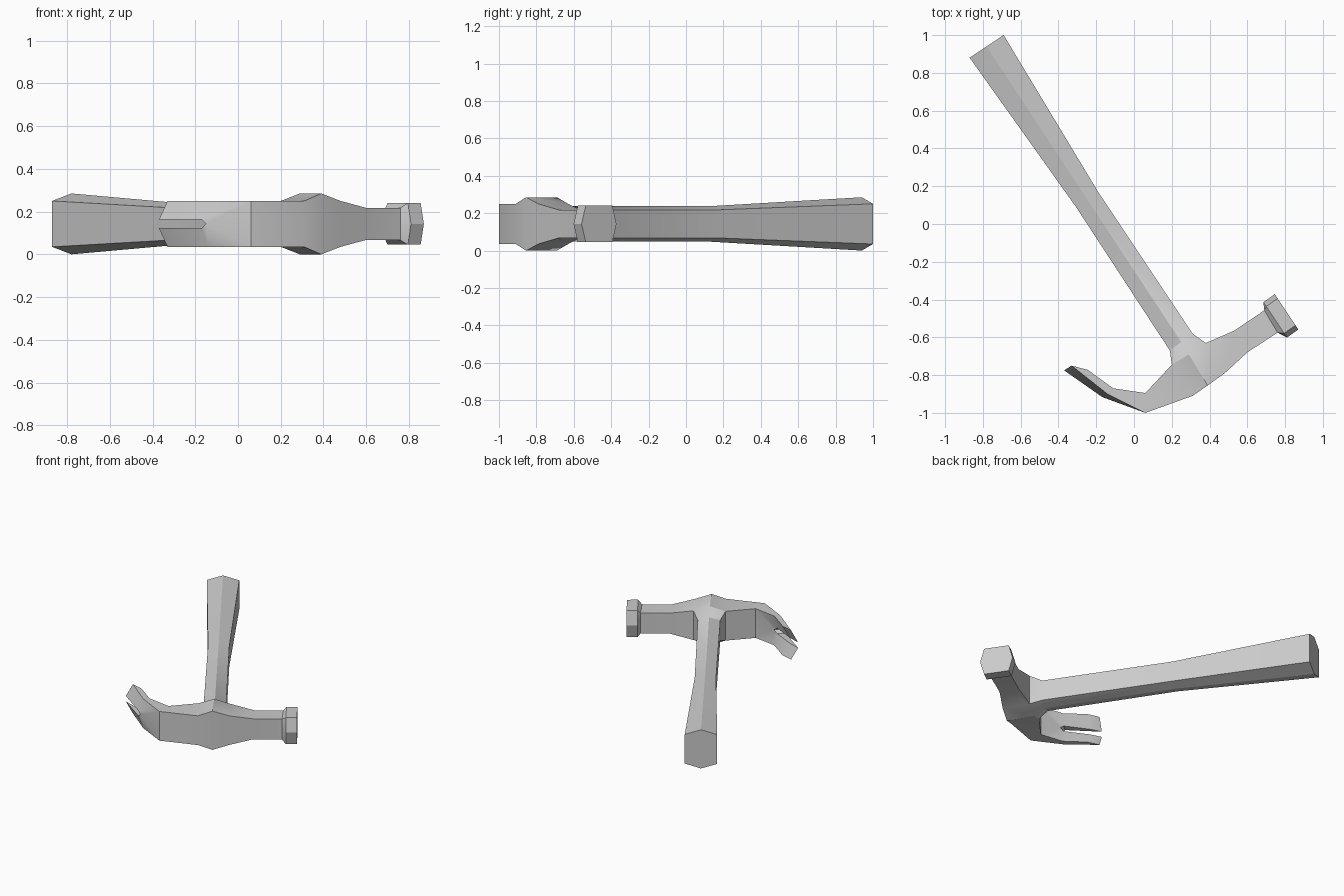
import bpy, bmesh, math

if "Cube" in bpy.data.objects:
    bpy.data.objects.remove(bpy.data.objects["Cube"])

MID = 0.1425          # height of the mirror plane
bm = bmesh.new()
cache = {}


def vert(x, y, h):
    key = (round(x, 4), round(y, 4), round(h, 4))
    if key not in cache:
        cache[key] = bm.verts.new((x, y, MID + h))
    return cache[key]


def flip(p):
    return (p[0], p[1], -p[2])


def face(*pts):
    bm.faces.new([vert(*p) for p in pts])


def pair(*pts):
    """Face plus its mirror image below the middle plane."""
    face(*pts)
    face(*[flip(p) for p in reversed(pts)])


def wall(*pts):
    """Upright faces along a path, from each point down to its mirror."""
    for a, b in zip(pts, pts[1:]):
        face(a, b, flip(b), flip(a))


def deck(rows):
    """Top and bottom faces between successive rows of points."""
    for r, s in zip(rows, rows[1:]):
        for i in range(len(r) - 1):
            pair(r[i], r[i + 1], s[i + 1], s[i])


# Head stations: (front point, back point)
a = [(0.31, -0.91, 0.1075), (0.20, -0.745, 0.1075)]
ridge = [(0.39, -0.855, 0.1425), (0.29, -0.69, 0.1425)]
b = [(0.48, -0.79, 0.1075), (0.38, -0.63, 0.1075)]
c = [(0.60, -0.68, 0.075), (0.53, -0.565, 0.075)]
neck = [(0.76, -0.575, 0.075), (0.69, -0.457, 0.075)]
d = [(0.06, -1.0, 0.1075), (0.06, -0.895, 0.1075)]
deck([d, a, ridge, b, c, neck])
wall(d[0], a[0], ridge[0], b[0], c[0], neck[0])
wall(d[1], a[1])
wall(b[1], c[1], neck[1])

# Handle: six-sided, flaring into the back of the head
handle = [
    [(-0.87, 0.88, 0.1075), (-0.78, 0.94, 0.1425), (-0.69, 1.0, 0.1075)],
    [(-0.307, 0.09, 0.075), (-0.248, 0.13, 0.095), (-0.19, 0.17, 0.075)],
    [(0.19, -0.67, 0.075), (0.25, -0.625, 0.095), (0.31, -0.58, 0.075)],
    [a[1], ridge[1], b[1]],
]
deck(handle)
wall(*[r[0] for r in handle])
wall(*[r[2] for r in handle])
end = handle[0]
face(*end, *[flip(p) for p in reversed(end)])

# Striking face: six-sided collar
rings = []
for cx, cy in ((0.7475, -0.5075), (0.8075, -0.465)):
    w = (0.0625, -0.0935)
    rings.append([(cx + w[0] * k, cy + w[1] * k, h)
                  for k, h in ((1, 0), (0.76, 0.0975), (-0.76, 0.0975), (-1, 0))])
deck(rings)
r = rings[0]
pair(neck[0], neck[1], r[2], r[1])
for n, side, flat in ((neck[0], r[0], r[1]), (neck[1], r[3], r[2])):
    pair(n, flat, side)
    face(n, side, flip(n))
e = rings[1]
face(*e, flip(e[2]), flip(e[1]))

# Claw: two prongs split by a slot
mid_out = [(-0.14, -0.90, 0.1075), (-0.11, -0.87, 0.1075)]
mid_in = [(-0.17, -0.915, 0.02), (-0.125, -0.88, 0.02)]
tip_out = [(-0.33, -0.75, 0.1075), (-0.245, -0.772, 0.1075)]
tip_in = [(-0.37, -0.775, 0.02), (-0.29, -0.80, 0.02)]
slot = [(-0.15, -0.923, 0), (-0.10, -0.882, 0)]
deck([d, mid_out, tip_out])
pair(*tip_out, tip_in[1], tip_in[0])
deck([tip_in, mid_in, slot])
for i in (0, 1):
    pair(mid_out[i], tip_out[i], tip_in[i], mid_in[i])
    pair(d[i], mid_out[i], mid_in[i], slot[i])
    face(d[i], slot[i], flip(d[i]))

bmesh.ops.recalc_face_normals(bm, faces=bm.faces)
mesh = bpy.data.meshes.new("claw_hammer")
bm.to_mesh(mesh)
bm.free()
obj = bpy.data.objects.new("claw_hammer", mesh)
bpy.context.collection.objects.link(obj)
bpy.context.view_layer.objects.active = obj
obj.select_set(True)
bpy.ops.object.shade_smooth_by_angle(angle=math.radians(30))
